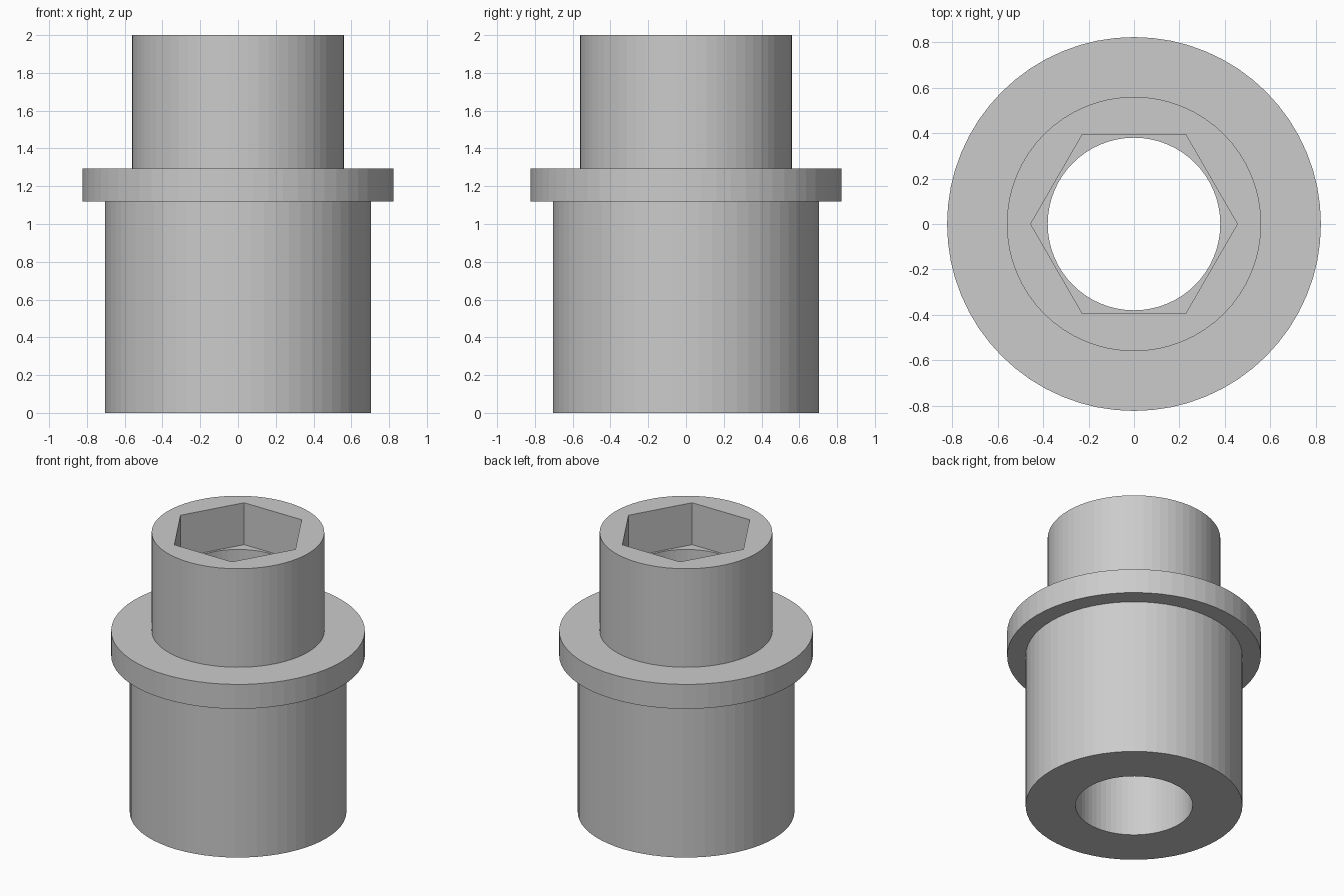
import bpy
import bmesh
from math import cos, sin, pi

if "Cube" in bpy.data.objects:
    bpy.data.objects.remove(bpy.data.objects["Cube"])

SEGMENTS = 64


def new_object(name, bm):
    bmesh.ops.recalc_face_normals(bm, faces=bm.faces)
    mesh = bpy.data.meshes.new(name)
    bm.to_mesh(mesh)
    bm.free()
    obj = bpy.data.objects.new(name, mesh)
    bpy.context.collection.objects.link(obj)
    return obj


def lathe(name, profile):
    """Revolve a closed (radius, z) profile around the z axis."""
    bm = bmesh.new()
    rings = []
    for r, z in profile:
        rings.append([bm.verts.new((r * cos(2 * pi * i / SEGMENTS),
                                    r * sin(2 * pi * i / SEGMENTS), z))
                      for i in range(SEGMENTS)])
    for k, a in enumerate(rings):
        b = rings[(k + 1) % len(rings)]
        for i in range(SEGMENTS):
            j = (i + 1) % SEGMENTS
            bm.faces.new((a[i], a[j], b[j], b[i]))
    return new_object(name, bm)


# Stepped sleeve: lower barrel, flange, upper neck and through bore
sleeve = lathe("flanged_sleeve", [
    (0.38, 0.0), (0.703, 0.0), (0.703, 1.12), (0.823, 1.12),
    (0.823, 1.295), (0.56, 1.295), (0.56, 2.0), (0.38, 2.0)])

# Hexagonal socket cutter, corners on the x axis
bm = bmesh.new()
lower = [bm.verts.new((0.455 * cos(i * pi / 3), 0.455 * sin(i * pi / 3), 1.70))
         for i in range(6)]
base = bm.faces.new(lower)
extruded = bmesh.ops.extrude_face_region(bm, geom=[base], use_keep_orig=True)
bmesh.ops.translate(bm, vec=(0, 0, 0.5),
                    verts=[v for v in extruded["geom"]
                           if isinstance(v, bmesh.types.BMVert)])
cutter = new_object("hex_socket_cutter", bm)
cutter.hide_render = True

# Cut the socket into the neck
cut = sleeve.modifiers.new("hex_socket", "BOOLEAN")
cut.operation = "DIFFERENCE"
cut.solver = "EXACT"
cut.object = cutter
bpy.context.view_layer.objects.active = sleeve
sleeve.select_set(True)
bpy.ops.object.modifier_apply(modifier=cut.name)
bpy.data.objects.remove(cutter)
